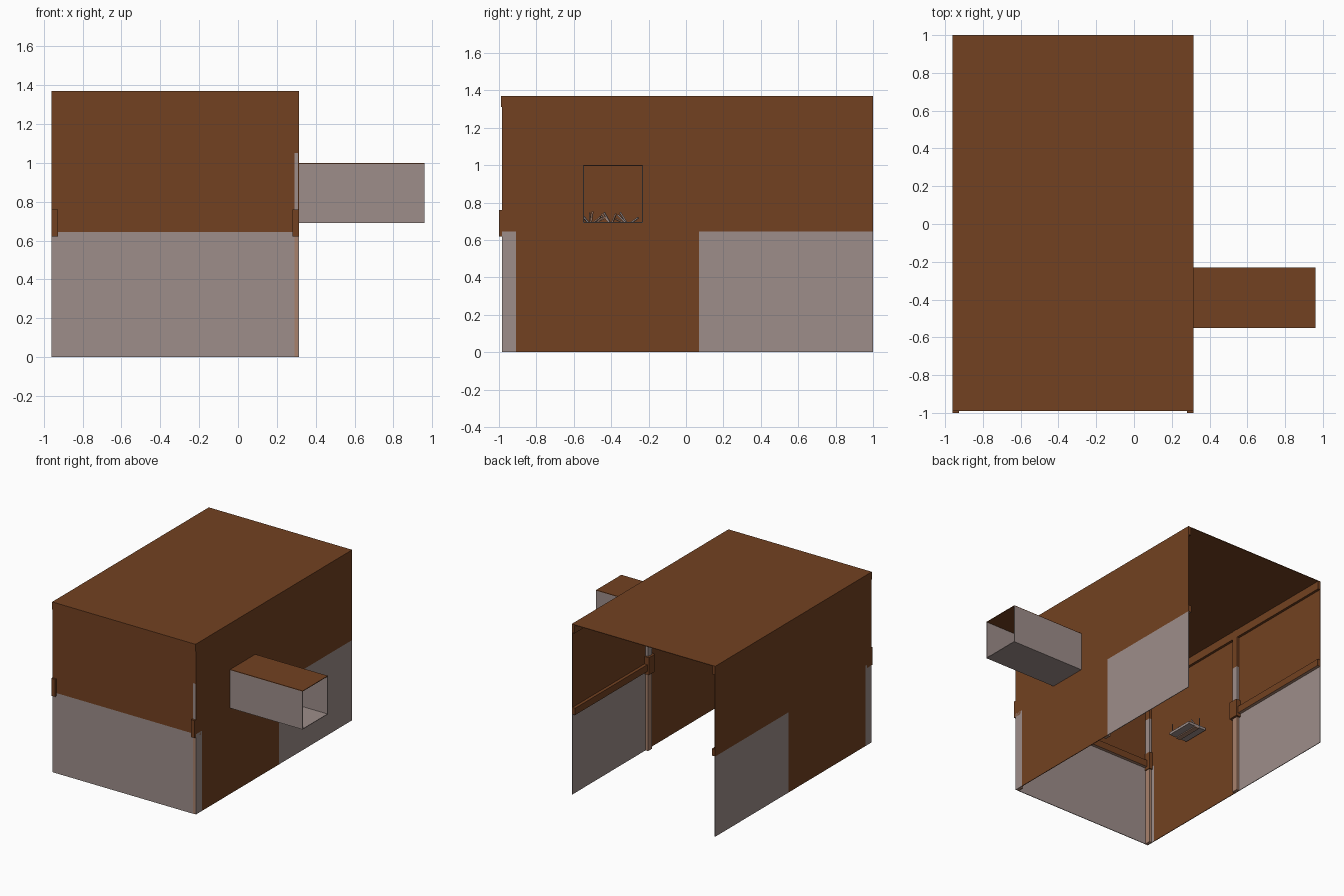
import bpy, random
from mathutils import Vector

old = bpy.data.objects.get("Cube")
if old:
    bpy.data.objects.remove(old)


def material(name, rgb):
    m = bpy.data.materials.new(name)
    m.use_nodes = True
    m.diffuse_color = (*rgb, 1)
    m.node_tree.nodes["Principled BSDF"].inputs["Base Color"].default_value = (*rgb, 1)
    return m


BROWN = material("rust brown", (0.17, 0.053, 0.015))
GREY = material("warm grey", (0.34, 0.27, 0.255))
TAN = material("pinkish tan", (0.39, 0.22, 0.15))

CORNERS = [(0, 0, 0), (1, 0, 0), (1, 1, 0), (0, 1, 0),
           (0, 0, 1), (1, 0, 1), (1, 1, 1), (0, 1, 1)]
SIDES = [(0, 3, 2, 1), (4, 5, 6, 7), (0, 1, 5, 4), (1, 2, 6, 5), (2, 3, 7, 6), (3, 0, 4, 7)]


def box(name, x, y, z, mat, bottom=None):
    """Axis-aligned box from (low, high) ranges, with an optional underside colour."""
    mesh = bpy.data.meshes.new(name)
    verts = [(x[i], y[j], z[k]) for i, j, k in CORNERS]
    mesh.from_pydata(verts, [], SIDES)
    mesh.materials.append(mat)
    if bottom:
        mesh.materials.append(bottom)
        mesh.polygons[0].material_index = 1
    ob = bpy.data.objects.new(name, mesh)
    bpy.context.collection.objects.link(ob)
    return ob


# Main dimensions
L, R = -0.96, 0.315          # side walls
F, B = -0.985, 1.0           # front and open back
H, MID = 1.37, 0.645         # roof and top of the grey cladding
T = 0.005                    # sheet thickness
DY, DZ = (-0.55, -0.23), (0.69, 1.0)   # duct opening
BAY = 0.07                   # end of the solid front bay

# Roof sheet
box("roof", (L, R), (F, B), (H - T, H), BROWN)

# Side walls: grey cladding low down, brown above, duct opening on the left wall
for side, x in (("right", (L, L + T)), ("left", (R - T, R))):
    box(side + "_rear_cladding", x, (BAY, B), (0, MID), GREY)
    box(side + "_corner_cladding", x, (F, -0.91), (0, MID), GREY)
    box(side + "_bay_panel", x, (-0.91, BAY), (0, MID), BROWN)
    if side == "right":
        box("right_upper_panel", x, (F, B), (MID, H - T), BROWN)
    else:
        box("left_panel_below_duct", x, (F, B), (MID, DZ[0]), BROWN)
        box("left_panel_above_duct", x, (F, B), (DZ[1], H - T), BROWN)
        box("left_panel_before_duct", x, (F, DY[0]), DZ, BROWN)
        box("left_panel_behind_duct", x, (DY[1], B), DZ, BROWN)

# Front wall, stopping short of the exposed corner post
box("front_cladding", (L, 0.29), (F, F + T), (0, MID), GREY)
box("front_middle_panel", (L, 0.29), (F, F + T), (MID, 1.05), BROWN)
box("front_upper_panel", (L, R), (F, F + T), (1.05, H - T), BROWN)
box("front_top_trim", (L, R), (F - 0.004, F), (1.31, H), BROWN)


# Posts: tan foot, brown bracket, grey middle and brown head
def post(name, x, y):
    box(name + "_foot", x, y, (0, 0.62), TAN)
    box(name + "_middle", x, y, (0.76, 1.05), GREY)
    box(name + "_head", x, y, (1.05, H - T), BROWN)


for side, wall, inward in (("right", L, 1), ("left", R, -1)):
    def span(a, b):
        return tuple(sorted((wall + inward * a, wall + inward * b)))
    post(side + "_front_post", span(T, 0.028), (F + T / 2, F + 0.05))
    post(side + "_middle_post", span(T, 0.028), (0.02, BAY))
    box(side + "_front_bracket", span(0, 0.034), (-1.0, F + 0.06), (0.62, 0.76), BROWN)
    box(side + "_middle_bracket", span(T, 0.045), (0.005, 0.085), (0.62, 0.76), BROWN)
    # Sill rail and ceiling rail inside the wall
    box(side + "_sill_rail", span(T, 0.03), (BAY, B), (MID, 0.7), BROWN, TAN)
    box(side + "_ceiling_rail", span(T, 0.025), (F + T, B), (1.30, H - T), BROWN)

# Rails inside the front wall
box("front_sill_rail", (L + T, 0.29), (F + T, F + 0.03), (MID, 0.7), BROWN, TAN)
box("front_ceiling_rail", (L + T, R - T), (F + T, F + 0.025), (1.30, H - T), BROWN)

# Square duct, open at both ends
D = (R, 0.96)
box("duct_top", D, DY, (DZ[1] - T, DZ[1]), BROWN)
box("duct_floor", D, DY, (DZ[0], DZ[0] + T), GREY)
box("duct_front_side", D, (DY[0], DY[0] + T), (DZ[0] + T, DZ[1] - T), GREY)
box("duct_back_side", D, (DY[1] - T, DY[1]), (DZ[0] + T, DZ[1] - T), GREY)

# Slim support bars running in from the duct opening
for i, y in enumerate((DY[0] + 0.02, DY[1] - 0.02)):
    box(f"duct_support_bar_{i + 1}", (-0.05, R - T), (y - 0.01, y + 0.01), (0.67, 0.685), TAN)

# Small tray on the right wall with loose twigs
box("tray", (L + 0.02, -0.78), (-0.52, -0.30), (0.67, 0.69), GREY)
box("tray_strip", (L + 0.08, -0.84), (-0.52, -0.30), (0.662, 0.67), TAN)
random.seed(4)
for i in range(16):
    twig = box(f"twig_{i + 1}", (-0.004, 0.004), (-0.004, 0.004), (0, 0.08), GREY if i % 2 else TAN)
    twig.location = (random.uniform(-0.93, -0.79), random.choice((-0.51, -0.40, -0.31)), 0.68)
    lean = Vector((random.uniform(-0.5, 0.7), random.uniform(-1, 1), 0.5))
    twig.rotation_euler = lean.to_track_quat("Z", "Y").to_euler()
